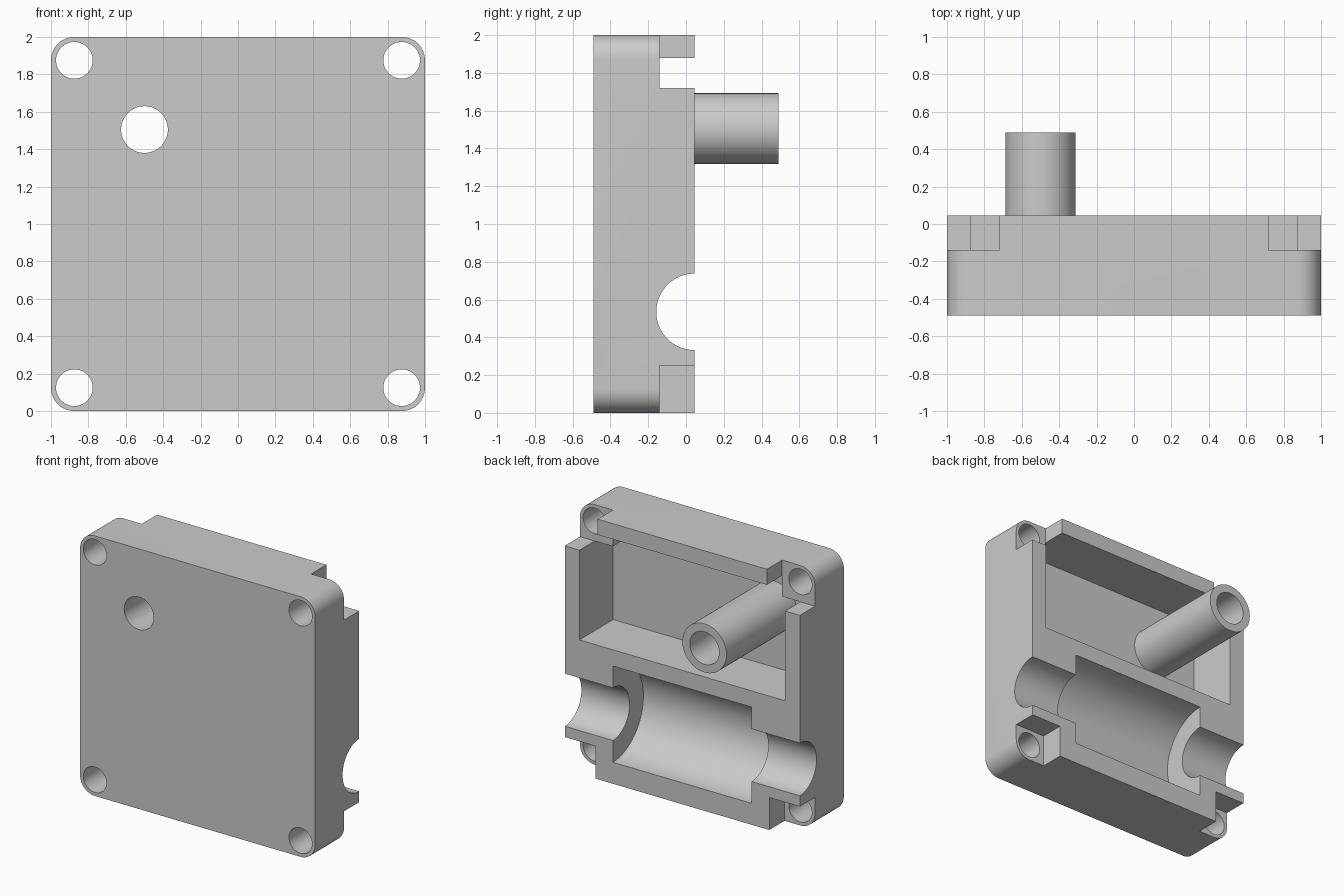
import bpy, bmesh, math

cube = bpy.data.objects.get("Cube")
if cube:
    bpy.data.objects.remove(cube, do_unlink=True)

grey = bpy.data.materials.new("light grey plastic")
grey.use_nodes = True
colour = (0.6, 0.6, 0.6, 1)
grey.diffuse_color = colour
grey.node_tree.nodes["Principled BSDF"].inputs["Base Color"].default_value = colour

FRONT, BACK, STEP, FLOOR, TUBE_END = -0.49, 0.045, -0.14, -0.365, 0.49
OVER = 0.2   # how far cutters reach past the surface


def prism(name, profile, y0, y1):
    """Extrude an (x, z) outline from y0 to y1."""
    bm = bmesh.new()
    face = bm.faces.new([bm.verts.new((x, y0, z)) for x, z in profile])
    new = bmesh.ops.extrude_face_region(bm, geom=[face])["geom"]
    verts = [v for v in new if isinstance(v, bmesh.types.BMVert)]
    bmesh.ops.translate(bm, vec=(0, y1 - y0, 0), verts=verts)
    bmesh.ops.recalc_face_normals(bm, faces=bm.faces)
    mesh = bpy.data.meshes.new(name)
    bm.to_mesh(mesh)
    bm.free()
    mesh.materials.append(grey)
    obj = bpy.data.objects.new(name, mesh)
    bpy.context.collection.objects.link(obj)
    return obj


def box(name, x0, x1, y0, y1, z0, z1):
    return prism(name, [(x0, z0), (x1, z0), (x1, z1), (x0, z1)], y0, y1)


def rod(name, axis, radius, start, end, x=0, y=0, z=0):
    """Cylinder along the x or y axis."""
    mid = (start + end) / 2
    if axis == "y":
        loc, rot = (x, mid, z), (math.pi / 2, 0, 0)
    else:
        loc, rot = (mid, y, z), (0, math.pi / 2, 0)
    bpy.ops.mesh.primitive_cylinder_add(vertices=64, radius=radius,
                                        depth=end - start, location=loc, rotation=rot)
    obj = bpy.context.object
    obj.name = name
    obj.data.materials.append(grey)
    return obj


def activate(obj):
    bpy.ops.object.select_all(action="DESELECT")
    obj.select_set(True)
    bpy.context.view_layer.objects.active = obj


def cut(target, cutter):
    mod = target.modifiers.new("cut", "BOOLEAN")
    mod.operation, mod.solver, mod.object = "DIFFERENCE", "EXACT", cutter
    activate(target)
    bpy.ops.object.modifier_apply(modifier=mod.name)
    bpy.data.objects.remove(cutter, do_unlink=True)


# Housing block with rounded corners
R, SEG = 0.125, 12
outline = []
for i, (cx, cz) in enumerate([(1 - R, 2 - R), (R - 1, 2 - R), (R - 1, R), (1 - R, R)]):
    for k in range(SEG + 1):
        a = math.pi / 2 * (i + k / SEG)
        outline.append((cx + R * math.cos(a), cz + R * math.sin(a)))
housing = prism("housing", outline, FRONT, BACK)

# Rear pocket, leaving square bosses in its upper corners
half = [(0.875, 1.03), (0.875, 1.72), (0.72, 1.72), (0.72, 1.88)]
pocket = half + [(-x, z) for x, z in reversed(half)]
cut(housing, prism("pocket_cutter", pocket, FLOOR, BACK + OVER))

# Stepped half-round channel across the lower part
for radius, reach in ((0.2025, 1 + OVER), (0.37, 0.59)):
    cut(housing, rod("channel_cutter", "x", radius, -reach, reach, y=BACK, z=0.535))

# Corner notches and screw holes
for side in (-1, 1):
    for inner, z0, z1 in ((0.72, 1.72, 2 + OVER), (0.74, -OVER, 0.25)):
        x0, x1 = sorted((side * inner, side * (1 + OVER)))
        cut(housing, box("notch_cutter", x0, x1, STEP, BACK + OVER, z0, z1))
    for z in (R, 2 - R):
        cut(housing, rod("screw_hole_cutter", "y", 0.098, FRONT - OVER, BACK + OVER,
                         x=side * (1 - R), z=z))

# Hollow tube rising from the pocket floor, with its bore open to the front
tube = rod("tube", "y", 0.1875, FLOOR, TUBE_END, x=-0.5, z=1.505)
for part in (housing, tube):
    cut(part, rod("bore_cutter", "y", 0.125, FRONT - OVER, TUBE_END + OVER, x=-0.5, z=1.505))

for part in (housing, tube):
    activate(part)
    bpy.ops.object.shade_smooth_by_angle(angle=math.radians(30))
